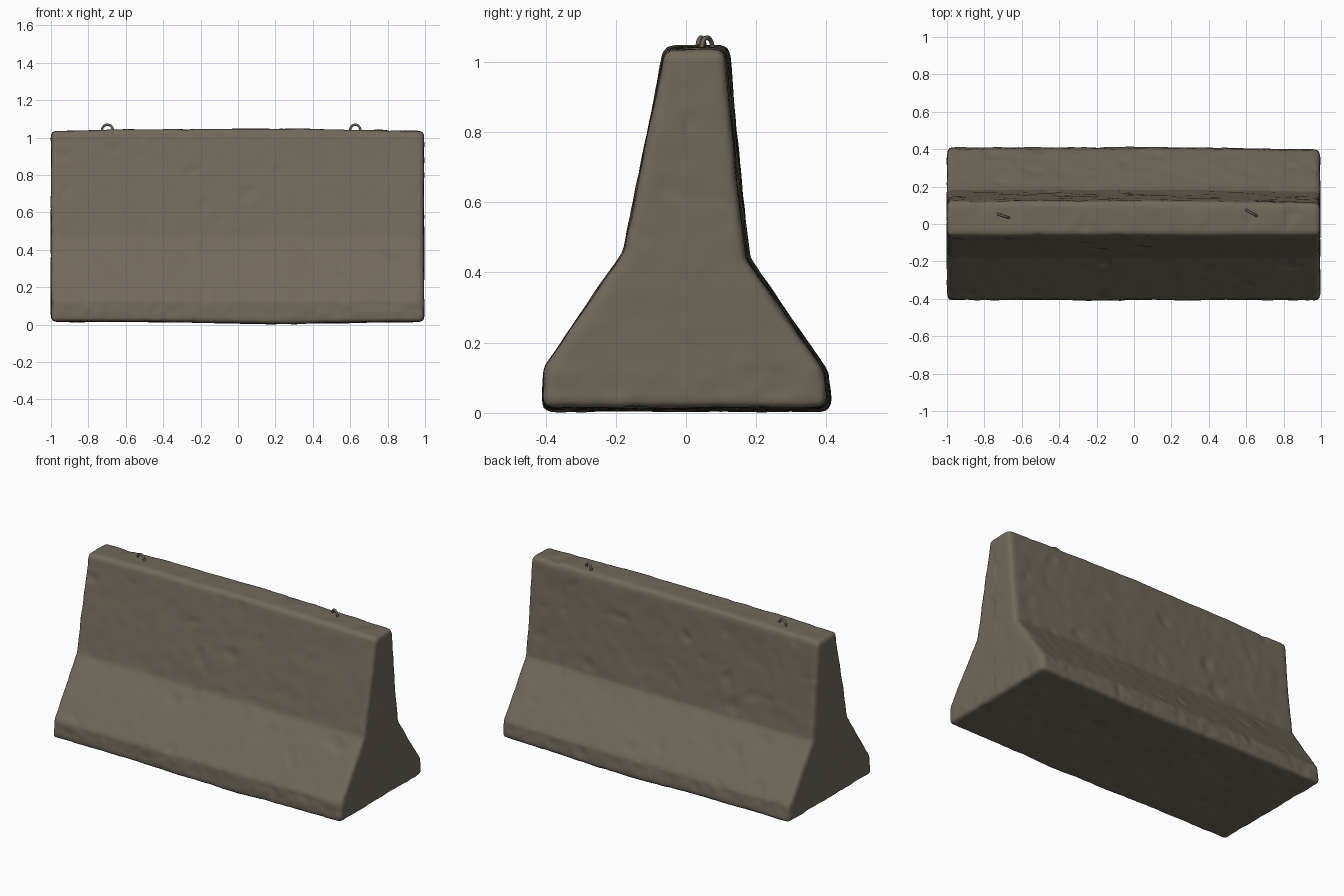
import bpy, bmesh, math
from mathutils import Vector, noise

if "Cube" in bpy.data.objects:
    bpy.data.objects.remove(bpy.data.objects["Cube"])


def material(name, rgb):
    m = bpy.data.materials.new(name)
    m.diffuse_color = (*rgb, 1)
    m.use_nodes = True
    m.node_tree.nodes["Principled BSDF"].inputs["Base Color"].default_value = m.diffuse_color
    return m


concrete = material("weathered concrete", (0.165, 0.140, 0.104))
steel = material("dull rusty steel", (0.150, 0.130, 0.100))

# Cross-section of the barrier (y, z)
PROFILE = [(-0.41, 0.015), (0.415, 0.015), (0.402, 0.12), (0.182, 0.44),
           (0.160, 0.62), (0.122, 1.035), (-0.062, 1.035), (-0.178, 0.46),
           (-0.402, 0.13)]


def make_barrier():
    # Extruded profile with softened edges
    bm = bmesh.new()
    face = bm.faces.new([bm.verts.new((-1.0, y, z)) for y, z in PROFILE])
    ext = bmesh.ops.extrude_face_region(bm, geom=[face])
    new = [g for g in ext["geom"] if isinstance(g, bmesh.types.BMVert)]
    bmesh.ops.translate(bm, verts=new, vec=(1.995, 0, 0))
    bmesh.ops.recalc_face_normals(bm, faces=bm.faces)
    sharp = [e for e in bm.edges if e.calc_face_angle() > 0.7]
    bmesh.ops.bevel(bm, geom=sharp, offset=0.024, segments=3, profile=0.5,
                    affect='EDGES')
    me = bpy.data.meshes.new("barrier_body")
    bm.to_mesh(me)
    bm.free()
    ob = bpy.data.objects.new("barrier_body", me)
    bpy.context.collection.objects.link(ob)

    # Even, dense surface for the weathering
    rm = ob.modifiers.new("Remesh", 'REMESH')
    rm.mode = 'VOXEL'
    rm.voxel_size = 0.013
    sm = ob.modifiers.new("Smooth", 'SMOOTH')
    sm.factor = 0.5
    sm.iterations = 2
    bpy.context.view_layer.objects.active = ob
    ob.select_set(True)
    for name in ("Remesh", "Smooth"):
        bpy.ops.object.modifier_apply(modifier=name)

    # Worn surface: gentle waves, shallow pits, slightly bowed top and base
    normals = [v.normal.copy() for v in ob.data.vertices]
    for v, n in zip(ob.data.vertices, normals):
        p = v.co.copy()
        wave = noise.noise(p * 4.0) * 0.004 + noise.noise(p * 13.0) * 0.0025
        pit = max(0.0, noise.noise(p * 9.0 + Vector((7, 3, 1))) - 0.35) * 0.016
        low = max(0.0, 1 - abs(p.z - 0.08) / 0.12)
        rough = noise.noise(p * 22.0) * 0.004 * low
        v.co += n * (wave - pit + rough)
        bow = math.cos(p.x * math.pi / 2)
        if p.z > 0.9:
            v.co.z += 0.012 * bow * (p.z - 0.9) / 0.135
        elif p.z < 0.1:
            v.co.z -= 0.011 * math.exp(-((p.x - 0.22) / 0.4) ** 2) * (0.1 - p.z) / 0.085
        if p.y > 0 and p.x > 0.3:
            v.co.y -= 0.012 * (p.x - 0.3) / 0.7
    ob.data.materials.append(concrete)
    bpy.ops.object.shade_smooth()


def make_loop(name, x, y, turn):
    # Small lifting eye, half sunk in the top
    bpy.ops.mesh.primitive_torus_add(
        major_radius=0.031, minor_radius=0.0065, major_segments=32,
        minor_segments=10, location=(x, y, 1.038),
        rotation=(math.pi / 2, 0, math.radians(turn)))
    ob = bpy.context.object
    ob.name = name
    ob.data.materials.append(steel)
    bpy.ops.object.shade_smooth()


make_barrier()
make_loop("lifting_loop_left", -0.698, 0.043, -18)
make_loop("lifting_loop_right", 0.627, 0.06, -29)
